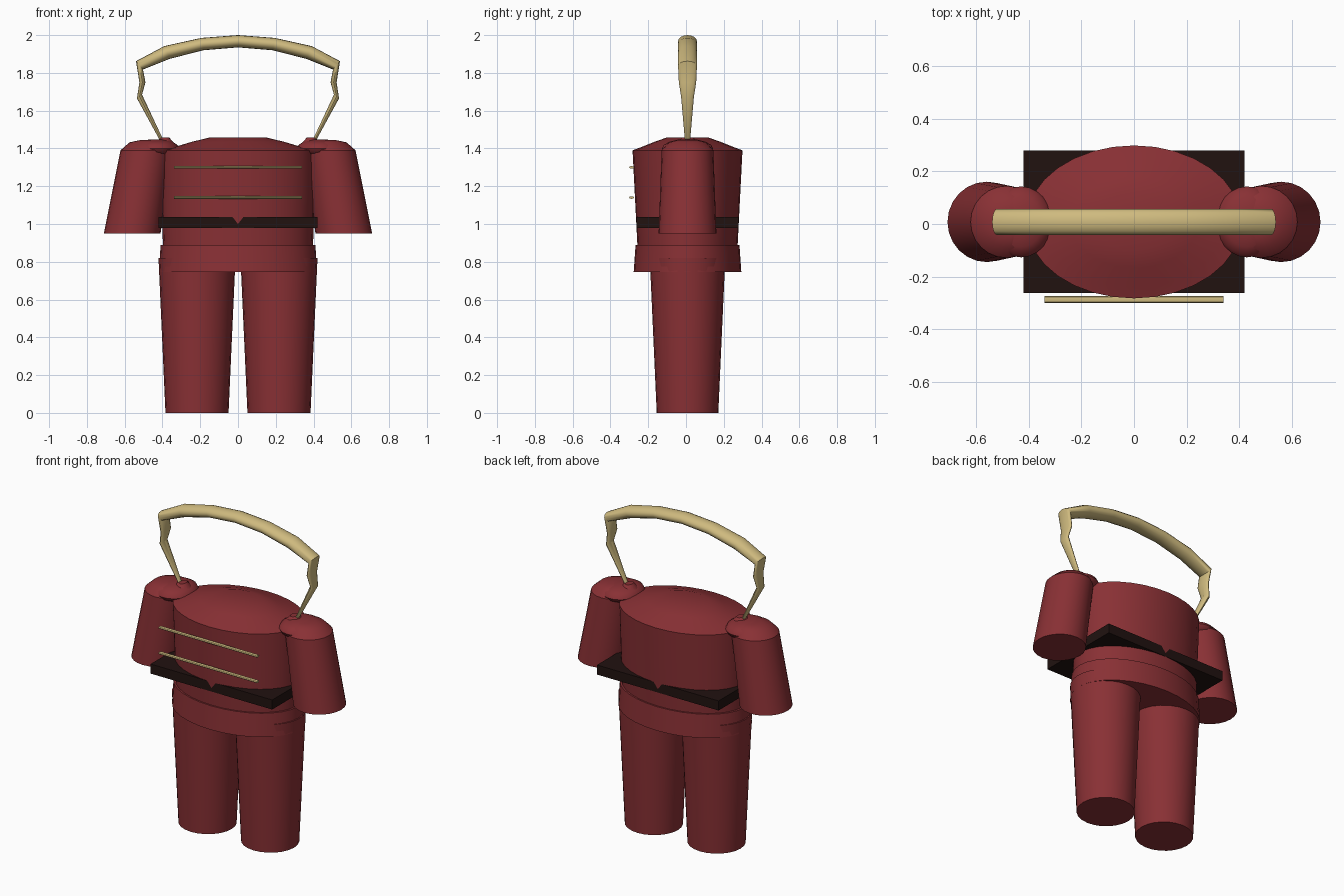
import bpy, bmesh, math
from math import sin, cos, pi

if "Cube" in bpy.data.objects:
    bpy.data.objects.remove(bpy.data.objects["Cube"])

CY = 0.008  # depth centre of the costume


def material(name, rgb):
    m = bpy.data.materials.new(name)
    m.diffuse_color = (*rgb, 1)
    m.use_nodes = True
    m.node_tree.nodes["Principled BSDF"].inputs["Base Color"].default_value = m.diffuse_color
    return m


RED = material("red_cloth", (0.25, 0.03, 0.035))
GOLD = material("gold_trim", (0.62, 0.49, 0.21))
DARK = material("dark_leather", (0.015, 0.006, 0.005))


def loft(name, rings, mat, angle=35):
    """Skin a list of point rings and cap both ends."""
    bm = bmesh.new()
    rows = [[bm.verts.new(p) for p in ring] for ring in rings]
    n = len(rows[0])
    for a, b in zip(rows, rows[1:]):
        for i in range(n):
            j = (i + 1) % n
            bm.faces.new((a[i], a[j], b[j], b[i]))
    bm.faces.new(rows[0])
    bm.faces.new(rows[-1])
    bmesh.ops.recalc_face_normals(bm, faces=bm.faces)
    me = bpy.data.meshes.new(name)
    bm.to_mesh(me)
    bm.free()
    ob = bpy.data.objects.new(name, me)
    bpy.context.collection.objects.link(ob)
    me.materials.append(mat)
    bpy.ops.object.select_all(action='DESELECT')
    ob.select_set(True)
    bpy.context.view_layer.objects.active = ob
    bpy.ops.object.shade_smooth_by_angle(angle=math.radians(angle))
    return ob


def stack(name, sections, mat, n=32):
    """Loft horizontal ellipses given as (centre x, z, radius x, radius y)."""
    return loft(name, [[(cx + rx * sin(2 * pi * i / n), CY - ry * cos(2 * pi * i / n), z)
                        for i in range(n)] for cx, z, rx, ry in sections], mat)


# Torso and hem band
stack("torso", [(0, 0.80, 0.395, 0.261), (0, 0.98, 0.40, 0.27), (0, 1.39, 0.41, 0.291),
                (0, 1.405, 0.345, 0.25), (0, 1.435, 0.245, 0.175), (0, 1.458, 0.15, 0.11)], RED)
stack("jacket_hem", [(0, 0.745, 0.418, 0.285), (0, 0.89, 0.41, 0.275)], RED)

for side, s in (("left", 1), ("right", -1)):
    # Trouser legs
    stack(side + "_leg", [(s * 0.217, 0, 0.167, 0.163), (s * 0.217, 0.82, 0.204, 0.2)], RED, 24)
    # Sleeves with rounded caps
    stack(side + "_sleeve", [(s * 0.56, 0.95, 0.15, 0.153), (s * 0.485, 1.39, 0.137, 0.137),
                             (s * 0.475, 1.432, 0.1, 0.1), (s * 0.465, 1.445, 0.05, 0.05)], RED, 24)
    # Flattened shoulder joints
    stack(side + "_shoulder", [(s * 0.43, 1.40 - 0.05 * cos(t * pi / 8),
                                0.118 * sin(t * pi / 8), 0.135 * sin(t * pi / 8))
                               for t in range(1, 8)], RED, 24)
    # Small peak where the strap enters the shoulder
    stack(side + "_strap_seat", [(s * 0.40, 1.40, 0.09, 0.08), (s * 0.385, 1.458, 0.02, 0.03)], RED, 16)

# Belt: a plain box that the torso bulges through front and back
bpy.ops.mesh.primitive_cube_add(size=1, location=(0, CY, 1.008))
belt = bpy.context.object
belt.name = "belt"
belt.scale = (0.842, 0.542, 0.06)
belt.data.materials.append(DARK)

# Chest braid bars
for k, z in enumerate((1.14, 1.30)):
    loft("chest_bar_%d" % (k + 1),
         [[(x, -0.288 + 0.0135 * cos(pi * i / 4), z + 0.007 * sin(pi * i / 4)) for i in range(8)]
          for x in (-0.34, 0.34)], GOLD)

# Strap arch: (outer x, outer z, inner x, inner z, half depth), mirrored across x
half = [(0.412, 1.44, 0.398, 1.45, 0.014), (0.535, 1.665, 0.508, 1.685, 0.034),
        (0.522, 1.75, 0.490, 1.75, 0.046), (0.54, 1.862, 0.503, 1.818, 0.05),
        (0.39, 1.942, 0.36, 1.875, 0.05), (0.195, 1.985, 0.182, 1.92, 0.05)]
path = half + [(0, 2.0, 0, 1.935, 0.05)] + [(-a, b, -c, d, h) for a, b, c, d, h in reversed(half)]
rings = []
for ox, oz, ix, iz, h in path:
    rings.append([((ox + ix) / 2 + (ox - ix) / 2 * cos(pi * i / 8), CY + h * sin(pi * i / 8),
                   (oz + iz) / 2 + (oz - iz) / 2 * cos(pi * i / 8)) for i in range(16)])
loft("strap_arch", rings, GOLD, 40)
